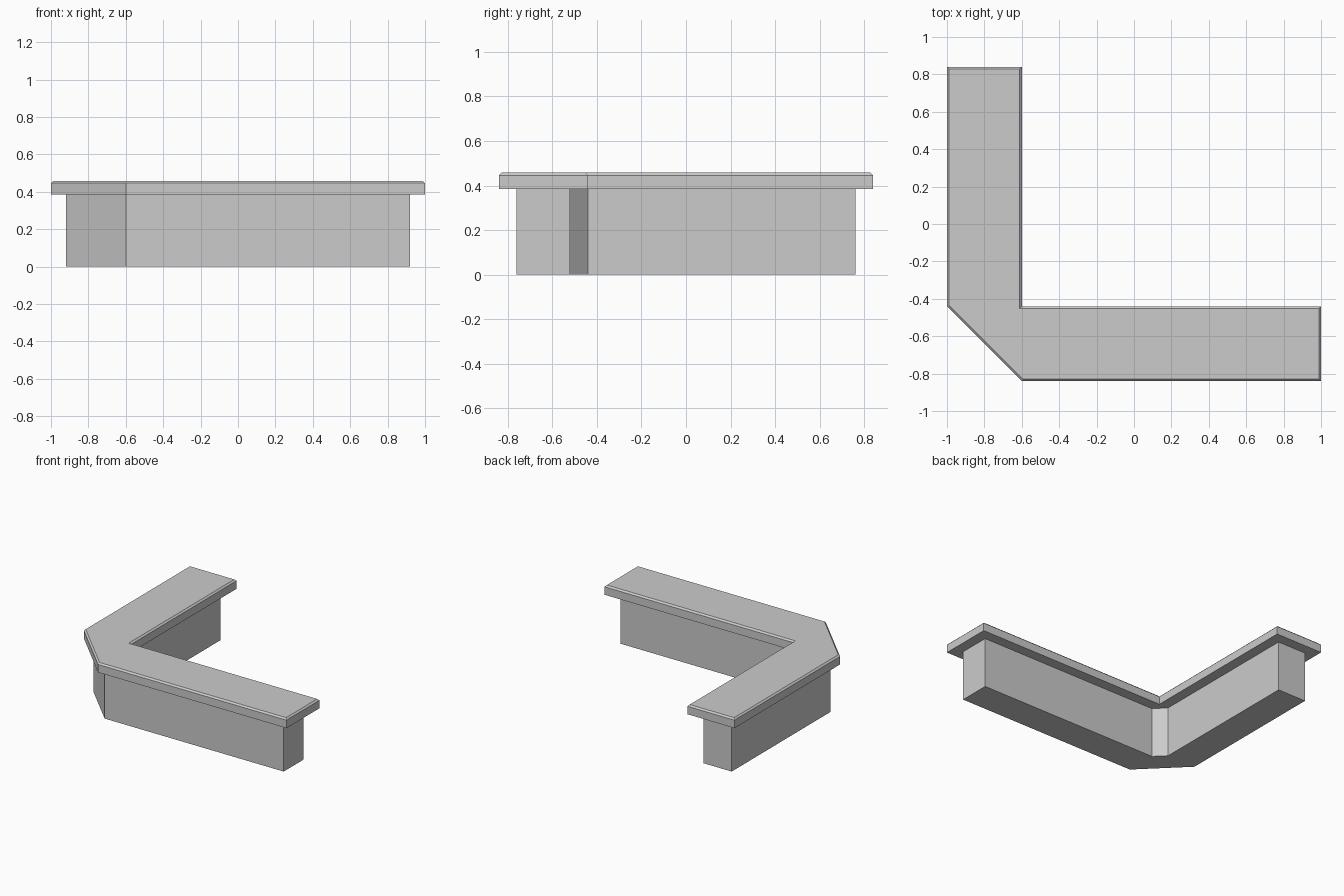
import bpy, bmesh

if "Cube" in bpy.data.objects:
    bpy.data.objects.remove(bpy.data.objects["Cube"])


def prism(name, outline, z0, z1, bevel=0.0):
    """Extrude a counter-clockwise outline, optionally sloping the top rim."""
    bm = bmesh.new()
    bottom = bm.faces.new([bm.verts.new((x, y, z0)) for x, y in outline])
    ext = bmesh.ops.extrude_face_region(bm, geom=[bottom], use_keep_orig=True)
    for v in [g for g in ext["geom"] if isinstance(g, bmesh.types.BMVert)]:
        v.co.z = z1 - bevel
    bmesh.ops.recalc_face_normals(bm, faces=bm.faces[:])
    if bevel:
        bm.normal_update()
        top = max(bm.faces, key=lambda f: f.normal.z)
        bmesh.ops.inset_region(bm, faces=[top], thickness=bevel, use_even_offset=True)
        for v in top.verts:
            v.co.z = z1
    bmesh.ops.recalc_face_normals(bm, faces=bm.faces[:])
    mesh = bpy.data.meshes.new(name)
    bm.to_mesh(mesh)
    bm.free()
    obj = bpy.data.objects.new(name, mesh)
    bpy.context.collection.objects.link(obj)
    return obj


# Counter body: recessed L with chamfered outer and inner corners
prism("counter_base", [(-0.92, 0.76), (-0.92, -0.44), (-0.60, -0.76), (0.92, -0.76),
                       (0.92, -0.52), (-0.60, -0.52), (-0.68, -0.44), (-0.68, 0.76)],
      0.0, 0.385)

# Overhanging worktop with a bevelled upper rim
prism("counter_top", [(-1.0, 0.84), (-1.0, -0.44), (-0.60, -0.84), (1.0, -0.84),
                      (1.0, -0.44), (-0.60, -0.44), (-0.60, 0.84)],
      0.385, 0.458, bevel=0.012)
